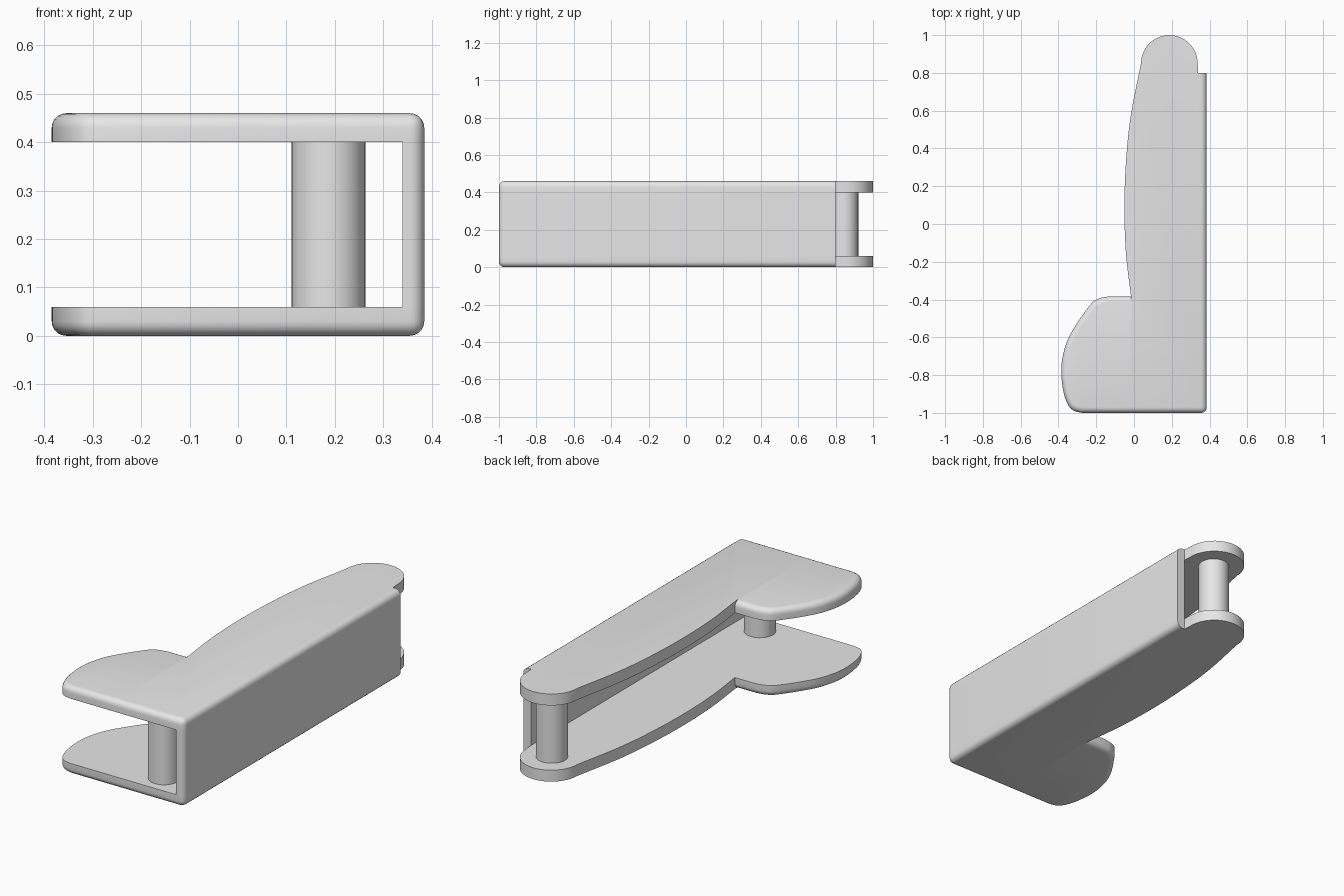
import bpy, bmesh, math
from mathutils import Vector

cube = bpy.data.objects.get("Cube")
if cube:
    bpy.data.objects.remove(cube, do_unlink=True)

HEIGHT, PLATE, ROUND = 0.46, 0.06, 0.03
RIGHT, INNER, SEAM, STEP = 0.385, 0.34, -0.016, -0.383
POST_X, TIP_Y, TIP_R = 0.187, 0.85, 0.15

grey = bpy.data.materials.new("light grey")
grey.use_nodes = True
grey.diffuse_color = (0.8, 0.8, 0.8, 1)
grey.node_tree.nodes["Principled BSDF"].inputs["Base Color"].default_value = (0.8, 0.8, 0.8, 1)


def smooth_path(pts, steps=6):
    """Smooth curve through a few points."""
    p = [Vector(q) for q in pts]
    p = [2 * p[0] - p[1]] + p + [2 * p[-1] - p[-2]]
    out = []
    for a, b, c, d in zip(p, p[1:], p[2:], p[3:]):
        for i in range(steps):
            t = i / steps
            out.append(0.5 * (2 * b + (c - a) * t + (2 * a - 5 * b + 4 * c - d) * t**2
                              + (3 * b - a - 3 * c + d) * t**3))
    return out + [p[-2]]


def slab(name, outline, z_in, z_out, rounded):
    """Extrude an outline from z_in to z_out, rounding the edges chosen by a rule."""
    bm = bmesh.new()
    base = bm.faces.new([bm.verts.new((x, y, z_in)) for x, y in outline])
    new = bmesh.ops.extrude_face_region(bm, geom=[base], use_keep_orig=True)["geom"]
    for v in new:
        if isinstance(v, bmesh.types.BMVert):
            v.co.z = z_out
    bmesh.ops.recalc_face_normals(bm, faces=bm.faces)
    picked = [e for e in bm.edges if rounded(e.verts[0].co, e.verts[1].co)]
    bmesh.ops.bevel(bm, geom=picked, offset=ROUND, offset_type='OFFSET',
                    segments=5, profile=0.5, affect='EDGES')
    bmesh.ops.recalc_face_normals(bm, faces=bm.faces)
    mesh = bpy.data.meshes.new(name)
    bm.to_mesh(mesh)
    bm.free()
    obj = bpy.data.objects.new(name, mesh)
    bpy.context.collection.objects.link(obj)
    finish(obj)


def finish(obj):
    obj.data.materials.append(grey)
    bpy.ops.object.select_all(action='DESELECT')
    obj.select_set(True)
    bpy.context.view_layer.objects.active = obj
    bpy.ops.object.shade_smooth_by_angle(angle=math.radians(30))


def near(a, b):
    return abs(a - b) < 1e-4


def front_corner(a, b):
    return all(near(v.x, RIGHT) and near(v.y, -1) for v in (a, b))


# Outlines of the long arm and the side lobe
arm = smooth_path([(SEAM, STEP), (-0.043, -0.15), (-0.051, 0.1), (-0.041, 0.35),
                   (-0.016, 0.58), (POST_X - TIP_R, TIP_Y)])
arm += [Vector((POST_X - TIP_R * math.cos(a), TIP_Y + TIP_R * math.sin(a)))
        for a in (math.pi * i / 24 for i in range(1, 25))]
arm += [Vector(p) for p in ((INNER, 0.8), (RIGHT, 0.8), (RIGHT, -1), (SEAM, -1))]

lobe = [Vector((SEAM, STEP))] + smooth_path(
    [(-0.13, STEP), (-0.185, -0.395), (-0.235, -0.432), (-0.335, -0.58), (-0.375, -0.69),
     (-0.385, -0.79), (-0.373, -0.89), (-0.35, -0.955), (-0.32, -0.988), (-0.275, -1)])
lobe.append(Vector((SEAM, -1)))

# Upper and lower plates
for side, z_in, z_out in (("lower", PLATE, 0), ("upper", HEIGHT - PLATE, HEIGHT)):
    def arm_rule(a, b):
        outer = near(a.z, z_out) and near(b.z, z_out)
        long_edge = near(a.x, RIGHT) and near(b.x, RIGHT)
        front_edge = near(a.y, -1) and near(b.y, -1)
        return outer and (long_edge or front_edge) or front_corner(a, b)

    def lobe_rule(a, b):
        seam = near(a.x, SEAM) and near(b.x, SEAM)
        return near(a.z, z_out) and near(b.z, z_out) and not seam

    slab(side + "_arm_plate", arm, z_in, z_out, arm_rule)
    slab(side + "_lobe_plate", lobe, z_in, z_out, lobe_rule)

# Side wall joining the plates
wall = [(INNER, -1), (RIGHT, -1), (RIGHT, 0.8), (INNER, 0.8)]
slab("side_wall", wall, PLATE, HEIGHT - PLATE, front_corner)

# Round posts between the plates
for name, y in (("front_post", -0.88), ("back_post", 0.845)):
    bpy.ops.mesh.primitive_cylinder_add(vertices=48, radius=0.076, depth=HEIGHT - PLATE,
                                        location=(POST_X, y, HEIGHT / 2))
    post = bpy.context.object
    post.name = name
    finish(post)
